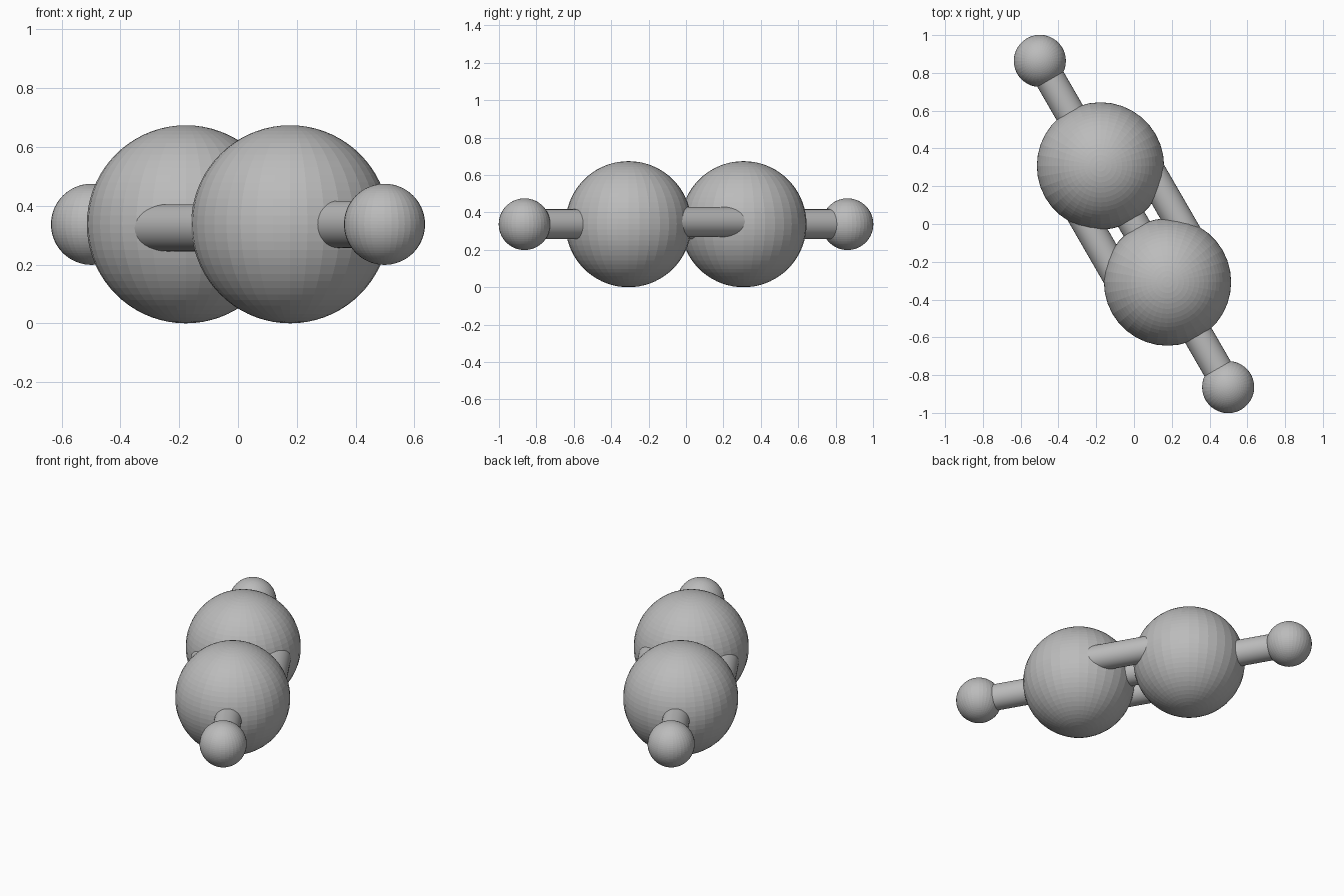
import bpy
from math import radians
from mathutils import Vector

cube = bpy.data.objects.get("Cube")
if cube:
    bpy.data.objects.remove(cube, do_unlink=True)

# One plain grey for everything
grey = bpy.data.materials.new("plain_grey")
grey.use_nodes = True
colour = (0.5, 0.5, 0.5, 1)
grey.diffuse_color = colour
grey.node_tree.nodes["Principled BSDF"].inputs["Base Color"].default_value = colour

MIDDLE = Vector((0, 0, 0.337))
AXIS = Vector((0.5, -0.866, 0)).normalized()   # molecule axis, towards the front
ACROSS = Vector((0.866, 0.5, 0.055)).normalized()  # spread of the triple bond
LARGE_R, SMALL_R, BOND_R = 0.337, 0.138, 0.08
LARGE_D, SMALL_D, SPREAD = 0.355, 0.997, 0.215


def finish(name):
    obj = bpy.context.object
    obj.name = name
    obj.data.materials.append(grey)


def atom(name, distance, radius):
    bpy.ops.mesh.primitive_uv_sphere_add(
        segments=36, ring_count=36, radius=radius, location=MIDDLE + AXIS * distance)
    finish(name)


def bond(name, start, end, offset=0):
    shift = MIDDLE + ACROSS * offset
    bpy.ops.mesh.primitive_cylinder_add(
        vertices=32, radius=BOND_R, depth=end - start,
        location=shift + AXIS * (start + end) / 2,
        rotation=AXIS.to_track_quat('Z', 'Y').to_euler())
    finish(name)
    bpy.ops.object.shade_smooth_by_angle(angle=radians(30))


# Atoms and single bonds at both ends
for side, label in ((1, "front"), (-1, "back")):
    atom(label + "_large_atom", side * LARGE_D, LARGE_R)
    atom(label + "_small_atom", side * SMALL_D, SMALL_R)
    ends = sorted((side * LARGE_D, side * SMALL_D))
    bond(label + "_single_bond", *ends)

# Triple bond between the large atoms
for k, label in ((-1, "right"), (0, "middle"), (1, "left")):
    bond(label + "_triple_bond", -LARGE_D, LARGE_D, k * SPREAD)
